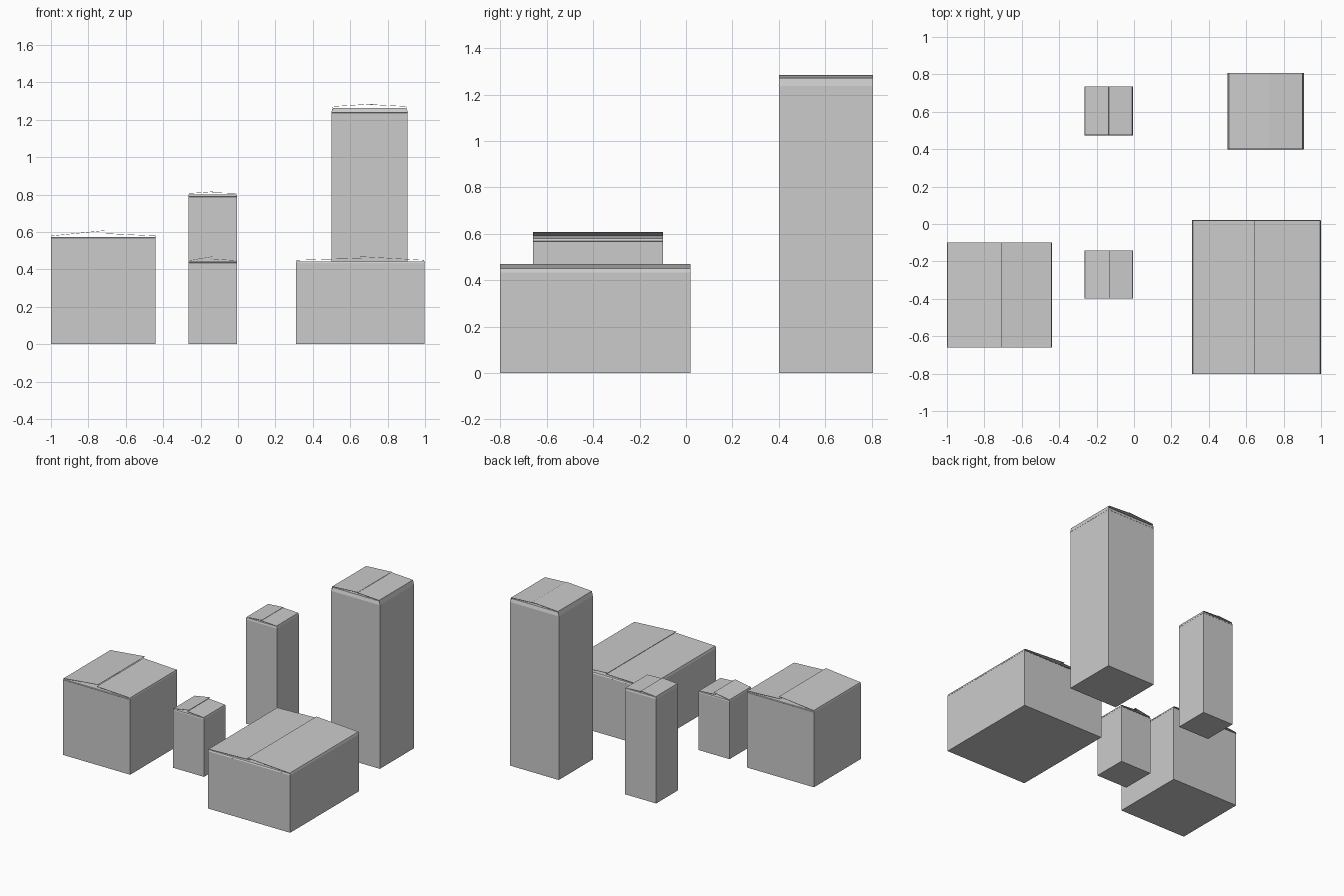
import bpy, bmesh

if "Cube" in bpy.data.objects:
    bpy.data.objects.remove(bpy.data.objects["Cube"])

T = 0.002  # cardboard thickness


def finish(bm, name, offset):
    me = bpy.data.meshes.new(name)
    bm.to_mesh(me)
    bm.free()
    ob = bpy.data.objects.new(name, me)
    bpy.context.collection.objects.link(ob)
    mod = ob.modifiers.new("thickness", 'SOLIDIFY')
    mod.thickness = T
    mod.offset = offset
    return ob


def carton(name, x0, x1, y0, y1, h):
    # open-topped box: floor and four walls
    bm = bmesh.new()
    bmesh.ops.create_cube(bm, size=1)
    for v in bm.verts:
        v.co.x = x0 if v.co.x < 0 else x1
        v.co.y = y0 if v.co.y < 0 else y1
        v.co.z = 0 if v.co.z < 0 else h
    top = [f for f in bm.faces if f.normal.z > 0.5]
    bmesh.ops.delete(bm, geom=top, context='FACES_ONLY')
    finish(bm, name, -1)


def strip(name, rows):
    # folded sheet made of pairs of points
    bm = bmesh.new()
    vs = [[bm.verts.new(p) for p in row] for row in rows]
    for a, b in zip(vs, vs[1:]):
        bm.faces.new((a[0], a[1], b[1], b[0]))
    finish(bm, name, 0)


def box(name, x, y, wall, inner, crease, left_tip, right_tip, r):
    (x0, x1), (y0, y1) = x, y
    carton(name + "_body", x0, x1, y0, y1, wall)

    # inner flaps, folded in from front and back
    reach = min(x1 - x0, y1 - y0) * 0.47
    for side, ye, s in (("front", y0, 1), ("back", y1, -1)):
        prof = [(0, 0, wall), (r, r, inner), (r, reach, inner - 0.002)]
        strip(f"{name}_{side}_inner_flap",
              [[(x0 + i, ye + s * d, z), (x1 - i, ye + s * d, z)] for i, d, z in prof])

    # outer flaps, meeting and overlapping near the middle
    for side, xe, s, tip in (("left", x0, 1, left_tip), ("right", x1, -1, right_tip)):
        prof = [(xe, wall), (xe + s * r, crease), tip]
        strip(f"{name}_{side}_outer_flap", [[(px, y0, z), (px, y1, z)] for px, z in prof])


box("cube_box", (-1.0, -0.44), (-0.66, -0.10), 0.568, 0.572, 0.579,
    (-0.708, 0.608), (-0.72, 0.592), 0.003)
box("small_box", (-0.265, -0.006), (-0.398, -0.142), 0.435, 0.441, 0.447,
    (-0.132, 0.469), (-0.145, 0.456), 0.003)
box("narrow_tall_box", (-0.265, -0.006), (0.475, 0.735), 0.788, 0.8, 0.806,
    (-0.135, 0.815), (-0.15, 0.811), 0.004)
box("tall_box", (0.5, 0.907), (0.4, 0.806), 1.237, 1.262, 1.271,
    (0.722, 1.284), (0.69, 1.282), 0.008)
box("large_box", (0.31, 0.998), (-0.802, 0.02), 0.434, 0.442, 0.449,
    (0.66, 0.46), (0.642, 0.469), 0.005)
